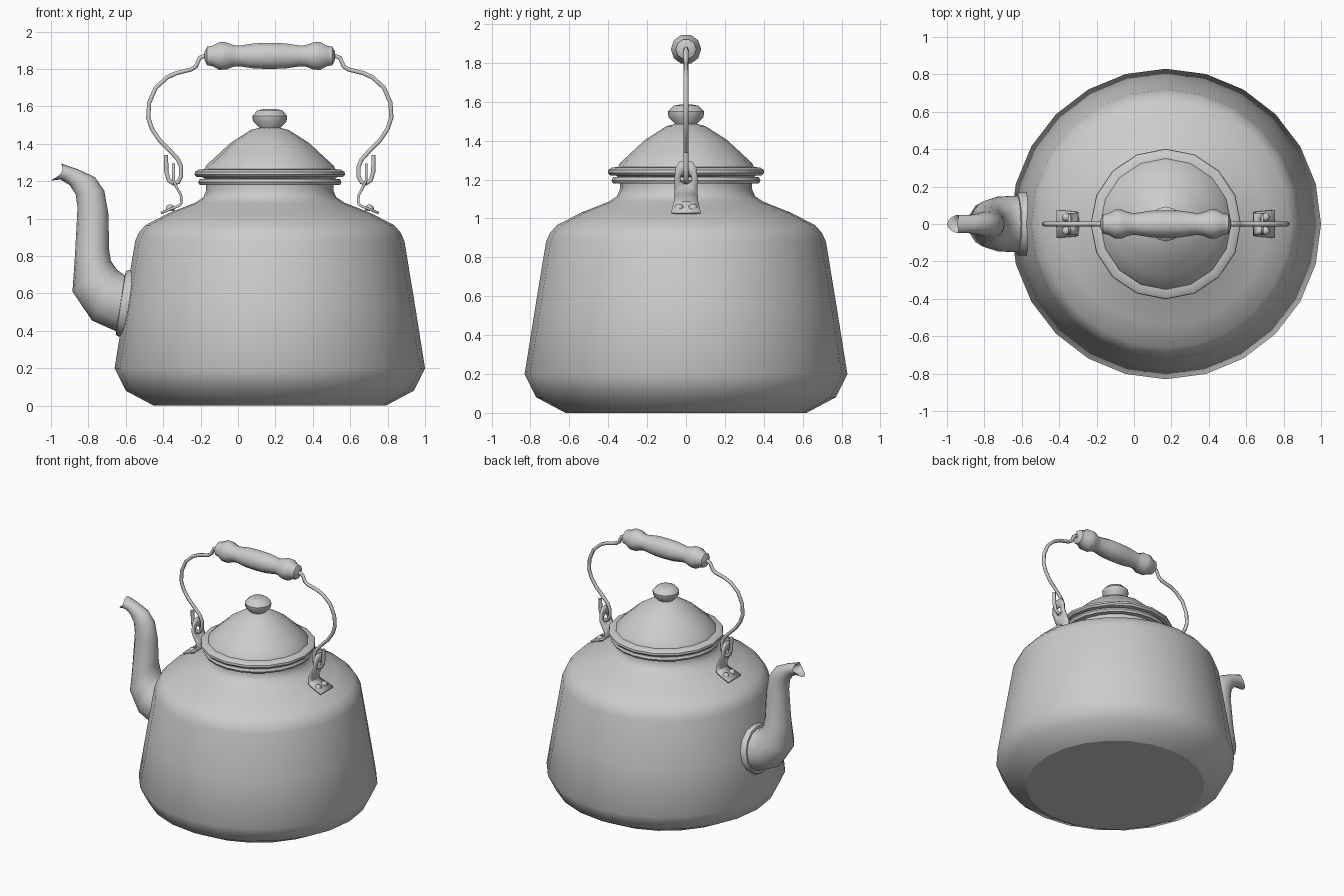
import bpy, bmesh
from math import sin, cos, pi, radians
from mathutils import Vector

if "Cube" in bpy.data.objects:
    bpy.data.objects.remove(bpy.data.objects["Cube"])

CX = 0.17  # axis of the pot body


def finish(bm, name, angle=45):
    bmesh.ops.remove_doubles(bm, verts=bm.verts, dist=0.0005)
    bmesh.ops.recalc_face_normals(bm, faces=bm.faces)
    me = bpy.data.meshes.new(name)
    bm.to_mesh(me)
    bm.free()
    ob = bpy.data.objects.new(name, me)
    bpy.context.collection.objects.link(ob)
    bpy.ops.object.select_all(action='DESELECT')
    ob.select_set(True)
    bpy.context.view_layer.objects.active = ob
    bpy.ops.object.shade_smooth_by_angle(angle=radians(angle))
    return ob


def loft(name, rings, caps=(True, True), angle=45):
    bm = bmesh.new()
    rows = [[bm.verts.new(p) for p in ring] for ring in rings]
    n = len(rows[0])
    for a, b in zip(rows, rows[1:]):
        for i in range(n):
            j = (i + 1) % n
            bm.faces.new((a[i], a[j], b[j], b[i]))
    for cap, row in zip(caps, (rows[0], rows[-1])):
        if cap:
            bm.faces.new(row)
    return finish(bm, name, angle)


def turned(name, profile, n, centre=(CX, 0, 0), along_x=False, caps=(True, True), angle=45):
    c = Vector(centre)
    rings = []
    for r, h in profile:
        ring = []
        for i in range(n):
            t = 2 * pi * i / n
            u, v = r * cos(t), r * sin(t)
            ring.append(c + (Vector((h, u, v)) if along_x else Vector((u, v, h))))
        rings.append(ring)
    return loft(name, rings, caps, angle)


def oval(lower, upper, w, notch=0.0, n=14):
    """Cross-section of the spout between a lower and an upper (x, z) point."""
    a, b = Vector((lower[0], 0, lower[1])), Vector((upper[0], 0, upper[1]))
    mid, half = (a + b) / 2, (b - a) / 2
    return [mid + half * cos(t) + Vector((notch * sin(t) ** 2, w * sin(t), 0))
            for t in (2 * pi * i / n for i in range(n))]


# Pot body with shoulder, neck and rolled lip
body = turned("body", [(.62, 0), (.77, .08), (.83, .2), (.775, .545), (.72, .88), (.70, .925),
                       (.665, .965), (.54, 1.03), (.40, 1.085), (.355, 1.115), (.34, 1.15),
                       (.34, 1.18), (.375, 1.18), (.383, 1.195), (.375, 1.212), (.32, 1.212)], 24)
for e in body.data.edges:  # crisp edge round the flat bottom
    if all(body.data.vertices[i].co.z < .001 for i in e.vertices):
        e.use_edge_sharp = True

# Lid and knob
turned("lid", [(.34, 1.205), (.36, 1.222), (.39, 1.222), (.402, 1.235), (.40, 1.25), (.38, 1.262),
               (.35, 1.265), (.34, 1.285), (.28, 1.34), (.21, 1.405), (.10, 1.475), (.04, 1.49)], 16)
turned("lid_knob", [(.05, 1.47), (.055, 1.485), (.09, 1.52), (.093, 1.55), (.065, 1.58),
                    (.03, 1.586)], 12)

# Spout: outer skin, notched tip, then folded back inside
loft("spout", [
    oval((-.61, .39), (-.56, .70), .155),
    oval((-.645, .395), (-.61, .70), .155),
    oval((-.78, .455), (-.65, .73), .15),
    oval((-.885, .61), (-.68, .775), .125),
    oval((-.872, .80), (-.69, .84), .098),
    oval((-.858, 1.06), (-.692, 1.02), .075),
    oval((-.868, 1.13), (-.715, 1.15), .066),
    oval((-.90, 1.18), (-.765, 1.222), .056),
    oval((-.95, 1.21), (-.85, 1.262), .048, .01),
    oval((-1.0, 1.203), (-.945, 1.295), .05, .03),
    oval((-.985, 1.215), (-.94, 1.28), .038, .03),
    oval((-.93, 1.215), (-.86, 1.245), .035),
    oval((-.86, 1.17), (-.79, 1.20), .035),
], angle=50)
# Flange where the spout meets the body
loft("spout_flange", [
    oval((-.59, .37), (-.53, .725), .172),
    oval((-.64, .37), (-.585, .725), .172),
    oval((-.652, .378), (-.60, .718), .163),
    oval((-.652, .395), (-.605, .70), .15),
])

# Turned grip
half = [(.073, 0), (.071, .08), (.058, .165), (.061, .195), (.077, .235), (.078, .27),
        (.058, .305), (.052, .335), (.025, .348)]
turned("grip", [(r, -x) for r, x in half[:0:-1]] + half, 10, (CX, 0, 1.87), along_x=True)

# Handle wires (bail) ending in hooks, and their brackets
WIRE = [(.25, 1.87), (.35, 1.87), (.375, 1.86), (.395, 1.815), (.42, 1.798), (.50, 1.778),
        (.55, 1.755), (.61, 1.70), (.645, 1.62), (.65, 1.54), (.63, 1.48), (.59, 1.42),
        (.53, 1.36), (.49, 1.315), (.475, 1.28), (.475, 1.225), (.49, 1.195), (.515, 1.188),
        (.54, 1.205), (.553, 1.25), (.555, 1.34)]
EAR = [(0, 1.295), (.03, 1.295), (.053, 1.262), (.06, 1.205), (.06, 1.16), (.06, 1.125)]
EAR += [(0, 1.125)] + [(-y, z) for y, z in EAR[:0:-1]]
FOOT = [(.475, 1.125, .06), (.472, 1.085, .062), (.485, 1.07, .066), (.582, 1.03, .075)]


def ear_dx(z):
    return .475 + .04 * min(1, max(0, (z - 1.125) / .075))


for s, side in ((-1, "left"), (1, "right")):
    cu = bpy.data.curves.new("handle_wire_" + side, 'CURVE')
    cu.dimensions = '3D'
    cu.bevel_depth = .013
    cu.bevel_resolution = 1
    cu.use_fill_caps = True
    sp = cu.splines.new('POLY')
    sp.points.add(len(WIRE) - 1)
    for p, (dx, z) in zip(sp.points, WIRE):
        p.co = (CX + s * dx, 0, z, 1)
    sp.use_smooth = True
    bpy.context.collection.objects.link(bpy.data.objects.new("handle_wire_" + side, cu))

    # Bracket: pierced ear plus bent foot, as a thickened sheet
    bm = bmesh.new()
    outer = [bm.verts.new((CX + s * ear_dx(z), y, z)) for y, z in EAR]
    hole = []
    for i in range(12):
        y, z = .03 * sin(i * pi / 6), 1.205 + .03 * cos(i * pi / 6)
        hole.append(bm.verts.new((CX + s * ear_dx(z), y, z)))
    for i in range(12):
        j = (i + 1) % 12
        bm.faces.new((outer[i], outer[j], hole[j], hole[i]))
    rows = [[bm.verts.new((CX + s * dx, k * w, z)) for k in (-1, 0, 1)] for dx, z, w in FOOT]
    for a, b in zip(rows, rows[1:]):
        for k in (0, 1):
            bm.faces.new((a[k], a[k + 1], b[k + 1], b[k]))
    bracket = finish(bm, "bracket_" + side, 30)
    mod = bracket.modifiers.new("thickness", 'SOLIDIFY')
    mod.thickness = .014
    mod.offset = 0

    # Rivets on the foot
    for k in (-1, 1):
        turned(f"rivet_{side}_{'front' if k < 0 else 'back'}",
               [(.023, 1.04), (.023, 1.06), (.016, 1.071), (.006, 1.075)], 8,
               (CX + s * .533, k * .036, 0))
